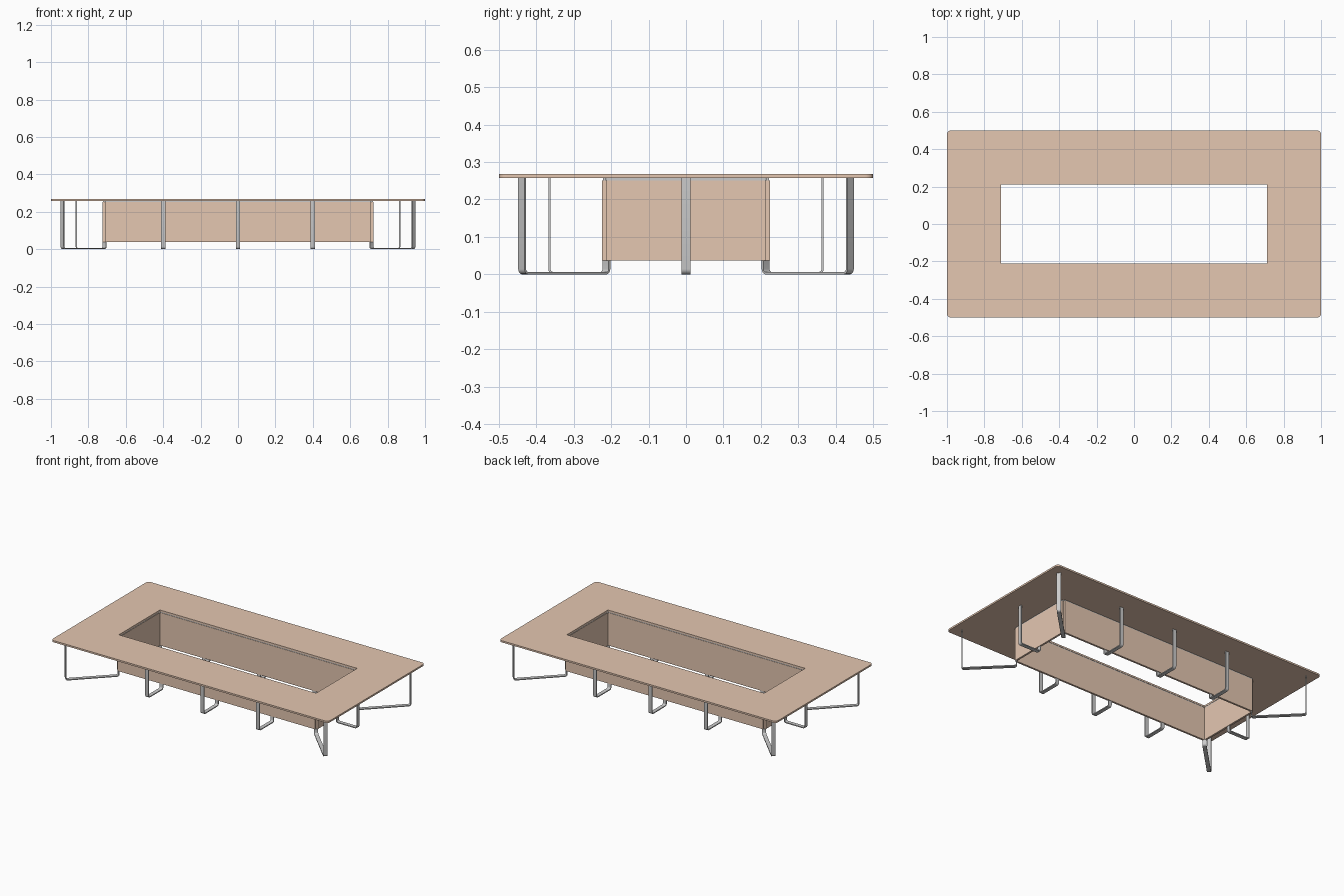
import bpy, bmesh
from math import sin, cos, radians, pi, atan2
from mathutils import Matrix, Vector

if "Cube" in bpy.data.objects:
    bpy.data.objects.remove(bpy.data.objects["Cube"])

wood = bpy.data.materials.new("wood")
wood.diffuse_color = (0.78, 0.57, 0.44, 1)
wood.use_nodes = True
wood.node_tree.nodes["Principled BSDF"].inputs["Base Color"].default_value = wood.diffuse_color

TOP, UNDER = 0.268, 0.257          # table top surfaces
IX, IY = 0.712, 0.212              # inner opening half sizes


def prism(name, pts, depth, matrix=Matrix(), mat=None, smooth=False):
    """Extrude a closed 2D outline along local z by depth."""
    bm = bmesh.new()
    face = bm.faces.new([bm.verts.new((x, y, 0)) for x, y in pts])
    ext = bmesh.ops.extrude_face_region(bm, geom=[face])
    verts = [v for v in ext["geom"] if isinstance(v, bmesh.types.BMVert)]
    bmesh.ops.translate(bm, verts=verts, vec=(0, 0, depth))
    bmesh.ops.recalc_face_normals(bm, faces=bm.faces)
    bm.transform(matrix)
    me = bpy.data.meshes.new(name)
    bm.to_mesh(me)
    bm.free()
    ob = bpy.data.objects.new(name, me)
    bpy.context.collection.objects.link(ob)
    if mat:
        me.materials.append(mat)
    if smooth:
        bpy.ops.object.select_all(action='DESELECT')
        ob.select_set(True)
        bpy.context.view_layer.objects.active = ob
        bpy.ops.object.shade_smooth_by_angle(angle=radians(35))
    return ob


def box(name, x0, x1, y0, y1, z0, z1, mat=None):
    return prism(name, [(x0, y0), (x1, y0), (x1, y1), (x0, y1)], z1 - z0,
                 Matrix.Translation((0, 0, z0)), mat)


# Mitred table top: each piece takes half of a rounded corner at either end
R = 0.02


def corner(a0, a1):
    steps = 3
    return [(1 - R + R * cos(radians(a0 + (a1 - a0) * i / steps)),
             0.5 - R + R * sin(radians(a0 + (a1 - a0) * i / steps))) for i in range(steps + 1)]


long_half = corner(45, 90)
long_piece = [(IX, IY)] + long_half + [(-x, y) for x, y in reversed(long_half)] + [(-IX, IY)]
short_half = corner(45, 0)
short_piece = [(IX, IY)] + short_half + [(x, -y) for x, y in reversed(short_half)] + [(IX, -IY)]
lift = Matrix.Translation((0, 0, UNDER))
for s, side in ((1, "back"), (-1, "front")):
    prism(side + "_top", [(x, s * y) for x, y in long_piece], TOP - UNDER, lift, wood)
for s, side in ((1, "right"), (-1, "left")):
    prism(side + "_top", [(s * x, y) for x, y in short_piece], TOP - UNDER, lift, wood)

# Modesty panels around the opening, with a thin grey rail above each
T = 0.0125
for s, a, b in ((1, "back", "right"), (-1, "front", "left")):
    y0, y1 = sorted((s * IY, s * (IY + T)))
    x0, x1 = sorted((s * IX, s * (IX + T)))
    box(a + "_panel", -IX, IX, y0, y1, 0.037, 0.251, wood)
    box(b + "_panel", x0, x1, -IY, IY, 0.037, 0.251, wood)
    box(a + "_rail", -IX, IX, y0 + 0.002, y1 - 0.002, 0.251, UNDER)
    box(b + "_rail", x0 + 0.002, x1 - 0.002, -IY, IY, 0.251, UNDER)


# Bent flat-bar leg: tall outer post, floor bar, short inner post under the panel
def leg(name, inner, outer, width=0.024, t=0.006, r=0.014):
    inner, outer = Vector(inner), Vector(outer)
    d = outer - inner
    L = d.length + t

    def bend(cx, a0, rad):
        return [(cx + rad * cos(radians(a0 + 22.5 * i)), r + rad * sin(radians(a0 + 22.5 * i)))
                for i in range(5)]

    out = [(0, 0.037)] + bend(r, 180, r) + bend(L - r, 270, r) + [(L, UNDER)]
    inn = [(t, 0.037)] + bend(r, 180, r - t) + bend(L - r, 270, r - t) + [(L - t, UNDER)]
    m = (Matrix.Translation((inner.x, inner.y, 0)) @ Matrix.Rotation(atan2(d.y, d.x), 4, 'Z')
         @ Matrix.Translation((-t / 2, width / 2, 0)) @ Matrix.Rotation(pi / 2, 4, 'X'))
    prism(name, out + inn[::-1], width, m, None, True)


for sy, a in ((-1, "front"), (1, "back")):
    for i, x in enumerate((-0.4, 0, 0.4)):
        leg(f"{a}_leg_{i + 1}", (x, sy * 0.218), (x, sy * 0.365))
    for sx, b in ((-1, "left"), (1, "right")):
        leg(f"{a}_{b}_corner_leg", (sx * 0.713, sy * 0.213), (sx * 0.938, sy * 0.438))
for sx, b in ((-1, "left"), (1, "right")):
    leg(b + "_leg", (sx * 0.718, 0), (sx * 0.865, 0))
